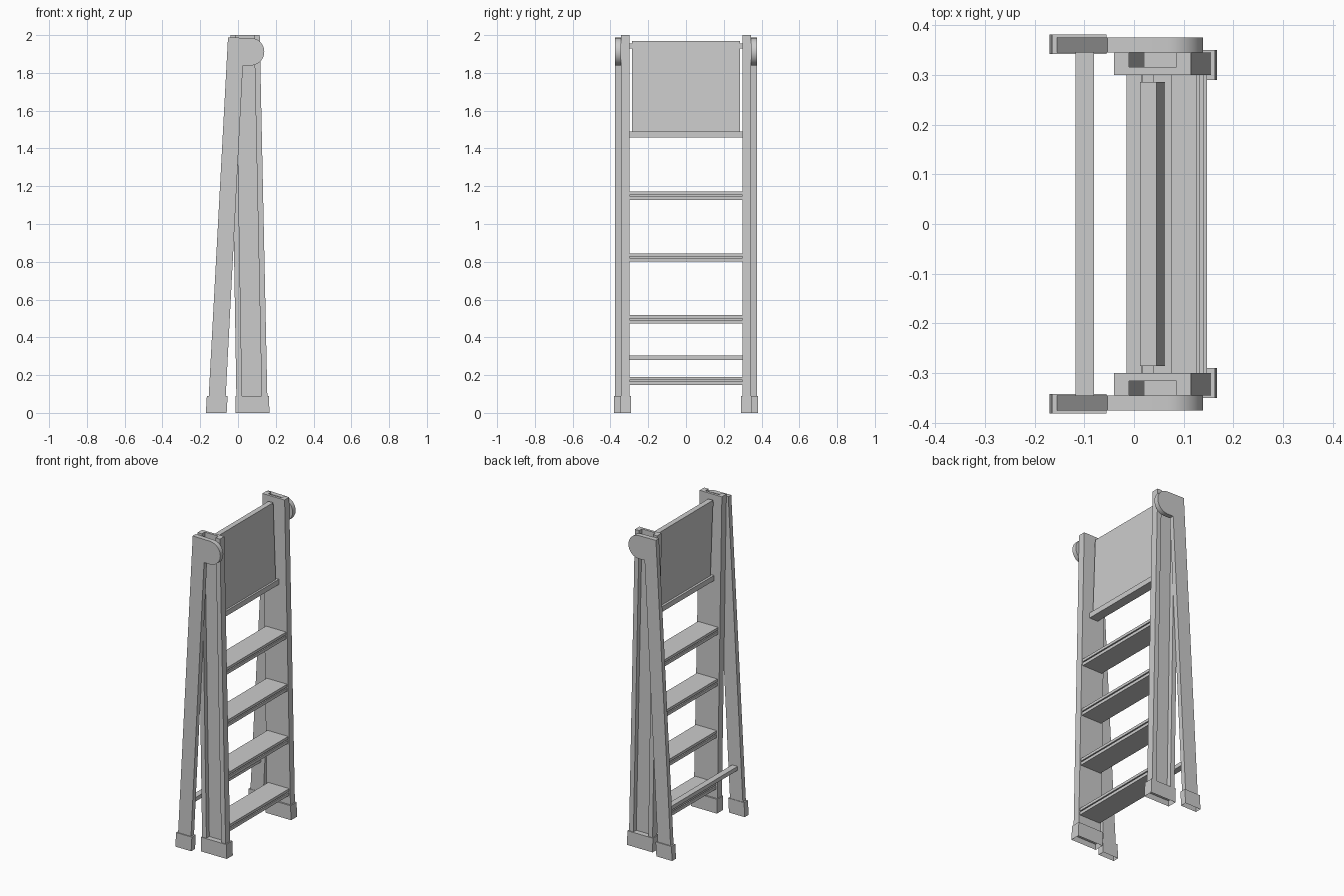
import bpy, bmesh, math

if "Cube" in bpy.data.objects:
    bpy.data.objects.remove(bpy.data.objects["Cube"])


def loft(name, ring_a, ring_b, mirror=False, hollow=0):
    """Solid between two matching closed rings; optional mirror across y."""
    bm = bmesh.new()
    a = [bm.verts.new(p) for p in ring_a]
    b = [bm.verts.new(p) for p in ring_b]
    n = len(a)
    base = bm.faces.new(a)
    bm.faces.new(b[::-1])
    for i in range(n):
        bm.faces.new((a[i], b[i], b[(i + 1) % n], a[(i + 1) % n]))
    bmesh.ops.recalc_face_normals(bm, faces=bm.faces[:])
    if hollow:
        # recessed opening in the base
        bmesh.ops.inset_region(bm, faces=[base], thickness=0.01)
        bmesh.ops.translate(bm, verts=base.verts[:], vec=(0, 0, hollow))
    me = bpy.data.meshes.new(name)
    bm.to_mesh(me)
    bm.free()
    ob = bpy.data.objects.new(name, me)
    bpy.context.collection.objects.link(ob)
    if mirror:
        m = ob.modifiers.new("mirror", "MIRROR")
        m.use_axis = (False, True, False)
    return ob


def prism(name, xz, y0, y1, mirror=False):
    """Side profile in x,z extruded along y."""
    return loft(name, [(x, y0, z) for x, z in xz], [(x, y1, z) for x, z in xz], mirror)


def rect(x0, x1, y0, y1, z):
    return [(x0, y0, z), (x1, y0, z), (x1, y1, z), (x0, y1, z)]


def channel(x0, x1, z):
    """C-section with the web on the inside and flanges pointing out."""
    t, yi, yw, yo = 0.03, 0.30, 0.316, 0.345
    return [(x0, yi, z), (x1, yi, z), (x1, yo, z), (x1 - t, yo, z),
            (x1 - t, yw, z), (x0 + t, yw, z), (x0 + t, yo, z), (x0, yo, z)]


# Front stiles
loft("front_stile", channel(-0.008, 0.156, 0.05), channel(-0.04, 0.115, 2.0), True)

# Rear legs with rounded pivot heads
cx, cz, r = 0.066, 1.912, 0.073
arc = [(cx + r * math.cos(a), cz + r * math.sin(a))
       for a in (math.radians(-90 + 180 * i / 24) for i in range(25))]
leg = prism("rear_leg", [(-0.157, 0.05), (-0.067, 0.05), (0.026, 1.84)] + arc
            + [(-0.053, 1.987)], 0.345, 0.375, True)
bpy.context.view_layer.objects.active = leg
leg.select_set(True)
bpy.ops.object.shade_smooth_by_angle(angle=math.radians(30))

# Rubber feet, hollow underneath
loft("front_foot", rect(-0.012, 0.167, 0.29, 0.35, 0),
     rect(-0.014, 0.163, 0.29, 0.35, 0.09), True, 0.03)
loft("rear_foot", rect(-0.170, -0.060, 0.342, 0.381, 0),
     rect(-0.165, -0.055, 0.342, 0.381, 0.09), True, 0.03)

# Treads with a groove along front and back edges
for i, top in enumerate((0.19, 0.517, 0.844, 1.171)):
    x1 = 0.151 - 0.0215 * top
    x0 = 0.004 - 0.016 * top
    lo, g0, g1, d = top - 0.043, top - 0.024, top - 0.017, 0.008
    prism(f"tread_{i + 1}",
          [(x0, lo), (x1, lo), (x1, g0), (x1 - d, g0), (x1 - d, g1), (x1, g1),
           (x1, top), (x0, top), (x0, g1), (x0 + d, g1), (x0 + d, g0), (x0, g0)],
          -0.302, 0.302)

# Sloped top panel, its lower rail and upper pivot rod
prism("top_panel", [(0.030, 1.48), (0.063, 1.48), (0.045, 1.97), (0.012, 1.97)], -0.286, 0.286)
prism("panel_rail", [(0.015, 1.457), (0.075, 1.457), (0.075, 1.49), (0.015, 1.49)], -0.302, 0.302)
prism("panel_rod", [(0.017, 1.93), (0.039, 1.93), (0.039, 1.955), (0.017, 1.955)], -0.302, 0.302)

# Rear cross bar
prism("rear_cross_bar", [(-0.118, 0.28), (-0.08, 0.28), (-0.08, 0.305), (-0.118, 0.305)],
      -0.35, 0.35)
